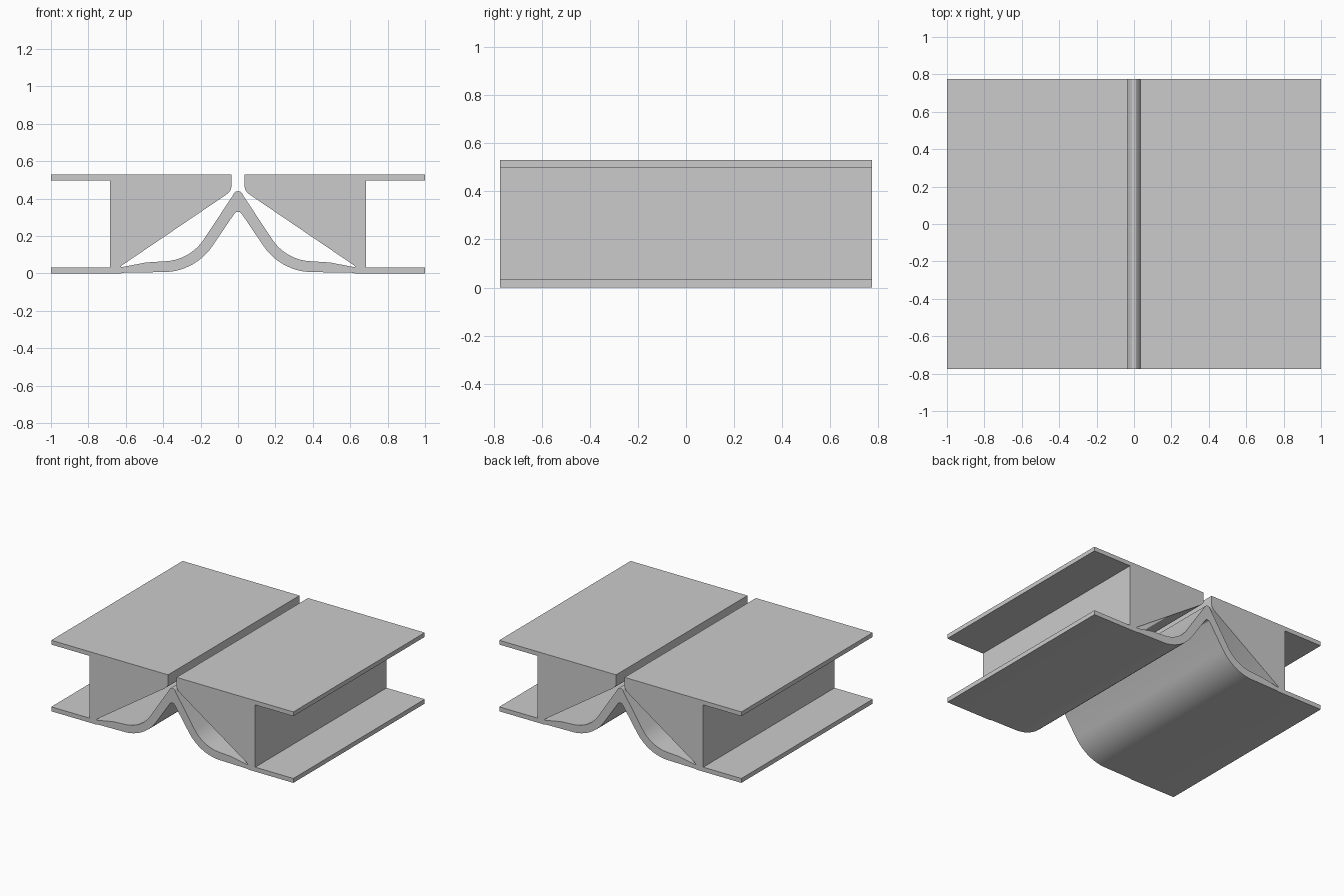
import bpy, bmesh
from math import sin, cos, radians

if "Cube" in bpy.data.objects:
    bpy.data.objects.remove(bpy.data.objects["Cube"])

HALF_Y = 0.775


def arc(cx, cz, r, a0, a1, n):
    # angle measured from straight down, turning toward the centre line
    out = []
    for i in range(n + 1):
        a = radians(a0 + (a1 - a0) * i / n)
        out.append((cx - r * sin(a), cz - r * cos(a)))
    return out


# Right half of the section, from the arch crown underside round to the crown top
half = [(0.0, 0.33), (0.012, 0.327), (0.022, 0.316)]
half += arc(0.40, 0.325, 0.318, 56, 4, 10)           # arch underside sweep
half += [(0.61, 0.004), (0.63, 0.0)]
half += [(1.0, 0.0), (1.0, 0.033), (0.685, 0.033)]   # lower flange
half += [(0.685, 0.498), (1.0, 0.498), (1.0, 0.53)]  # web side and upper flange
half += [(0.035, 0.53), (0.035, 0.465), (0.038, 0.449),
         (0.048, 0.434), (0.065, 0.42)]              # rounded joint edge
half += [(0.624, 0.041), (0.627, 0.036), (0.621, 0.034), (0.49, 0.059)]  # narrow slot tip
half += arc(0.40, 0.325, 0.26, 4, 56, 10)            # arch top sweep
half += [(0.029, 0.415), (0.022, 0.428), (0.012, 0.437), (0.0, 0.44)]

# Mirror the half profile into one closed outline
outline = half + [(-x, z) for x, z in reversed(half[1:-1])]

# Extrude along y
bm = bmesh.new()
front = bm.faces.new([bm.verts.new((x, -HALF_Y, z)) for x, z in outline])
ext = bmesh.ops.extrude_face_region(bm, geom=[front], use_keep_orig=True)
moved = [g for g in ext["geom"] if isinstance(g, bmesh.types.BMVert)]
bmesh.ops.translate(bm, verts=moved, vec=(0, 2 * HALF_Y, 0))
bmesh.ops.recalc_face_normals(bm, faces=bm.faces[:])
mesh = bpy.data.meshes.new("hinged_channel_section")
bm.to_mesh(mesh)
bm.free()
obj = bpy.data.objects.new("hinged_channel_section", mesh)
bpy.context.collection.objects.link(obj)

# Smooth the sweeps, keep the corners crisp
bpy.context.view_layer.objects.active = obj
obj.select_set(True)
bpy.ops.object.shade_smooth_by_angle(angle=radians(25))
